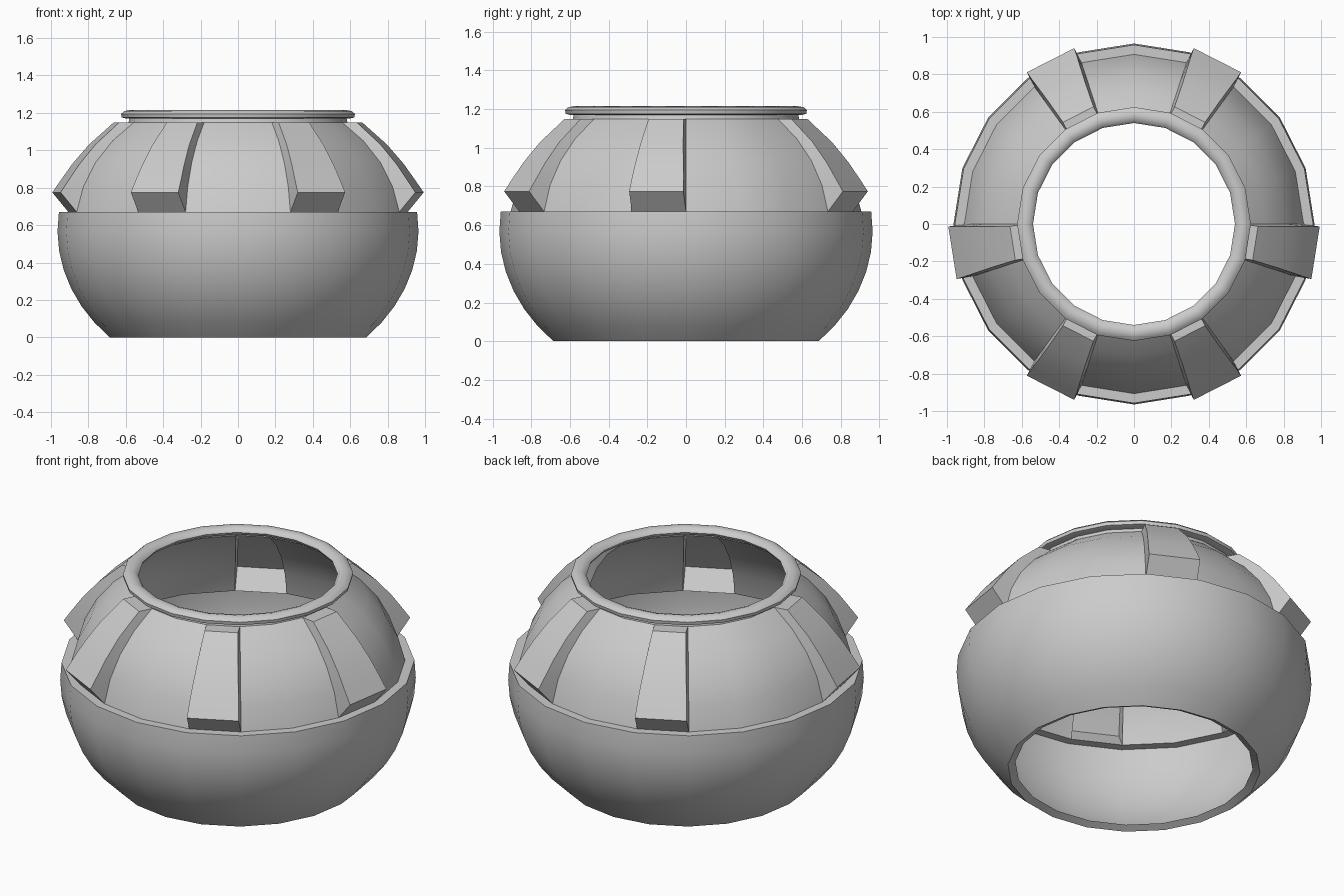
import bpy, bmesh
from math import sin, cos, asin, sqrt, radians, pi
from mathutils import Vector

if "Cube" in bpy.data.objects:
    bpy.data.objects.remove(bpy.data.objects["Cube"])

SIDES = 20
STEP = 2 * pi / SIDES
RIB_SLOTS = (3, 6, 10, 13, 16, 19)   # segments that carry a raised rib


def finish(name, bm, angle=35):
    bmesh.ops.remove_doubles(bm, verts=bm.verts, dist=0.0005)
    bmesh.ops.recalc_face_normals(bm, faces=bm.faces)
    mesh = bpy.data.meshes.new(name)
    bm.to_mesh(mesh)
    bm.free()
    obj = bpy.data.objects.new(name, mesh)
    bpy.context.collection.objects.link(obj)
    bpy.ops.object.select_all(action='DESELECT')
    obj.select_set(True)
    bpy.context.view_layer.objects.active = obj
    bpy.ops.object.shade_smooth_by_angle(angle=radians(angle))
    return obj


def lathe(name, profile, closed=False, skip=(), angle=35):
    """Turn a (radius, z) profile around z, leaving out skipped segments."""
    bm = bmesh.new()
    rings = [[bm.verts.new((r * cos(i * STEP), r * sin(i * STEP), z))
              for i in range(SIDES)] for r, z in profile]
    pairs = list(zip(rings, rings[1:]))
    if closed:
        pairs.append((rings[-1], rings[0]))
    for a, b in pairs:
        for i in range(SIDES):
            if i not in skip:
                j = (i + 1) % SIDES
                bm.faces.new((a[i], a[j], b[j], b[i]))
    return finish(name, bm, angle)


def arc(a, b, zc, z0, z1, n):
    """Points of an ellipse profile between two heights."""
    t0, t1 = asin((z0 - zc) / b), asin((z1 - zc) / b)
    ts = [t0 + (t1 - t0) * k / n for k in range(n + 1)]
    return [(a * cos(t), zc + b * sin(t)) for t in ts]


# Lower bowl with a ledge at the top and a thin lip around the open bottom
bowl = arc(0.965, 0.81, 0.57, 0.0, 0.67, 7)
lathe("lower_bowl", [(0.645, 0.02)] + bowl + [(0.906, 0.67)])

# Upper shell, open behind each rib
shell = arc(0.915, 0.754, 0.57, 0.67, 1.15, 4)
lathe("upper_shell", shell, skip=RIB_SLOTS)

# Neck and rounded rim
lathe("neck", [(0.585, 1.15), (0.58, 1.175)])
lathe("rim", [(0.60, 1.17), (0.622, 1.176), (0.625, 1.195), (0.608, 1.21),
              (0.58, 1.215), (0.553, 1.207), (0.54, 1.19), (0.55, 1.173)],
      closed=True, angle=50)

# Raised ribs, hollow towards the inside
rib_outer = [(0.995, 0.775), (0.95, 0.84), (0.89, 0.925), (0.80, 1.03), (0.665, 1.15)]


def rib(slot):
    mid = (slot + 0.5) * STEP
    out = Vector((cos(mid), sin(mid), 0))
    side = Vector((-sin(mid), cos(mid), 0))
    bm = bmesh.new()
    rows = []
    for (ri, zi), (ro, zo) in zip(shell, rib_outer):
        half = ri * sin(STEP / 2)
        row = [(ri, zi, -1), (ro, zo, -1), (ro, zo, 1), (ri, zi, 1)]
        rows.append([bm.verts.new(out * (r * cos(STEP / 2)) + side * half * s
                                  + Vector((0, 0, z))) for r, z, s in row])
    for a, b in zip(rows, rows[1:]):
        for k in range(3):
            bm.faces.new((a[k], a[k + 1], b[k + 1], b[k]))
    bm.faces.new(rows[0])
    bm.faces.new(rows[-1])
    finish(f"rib_{slot}", bm)


for slot in RIB_SLOTS:
    rib(slot)
